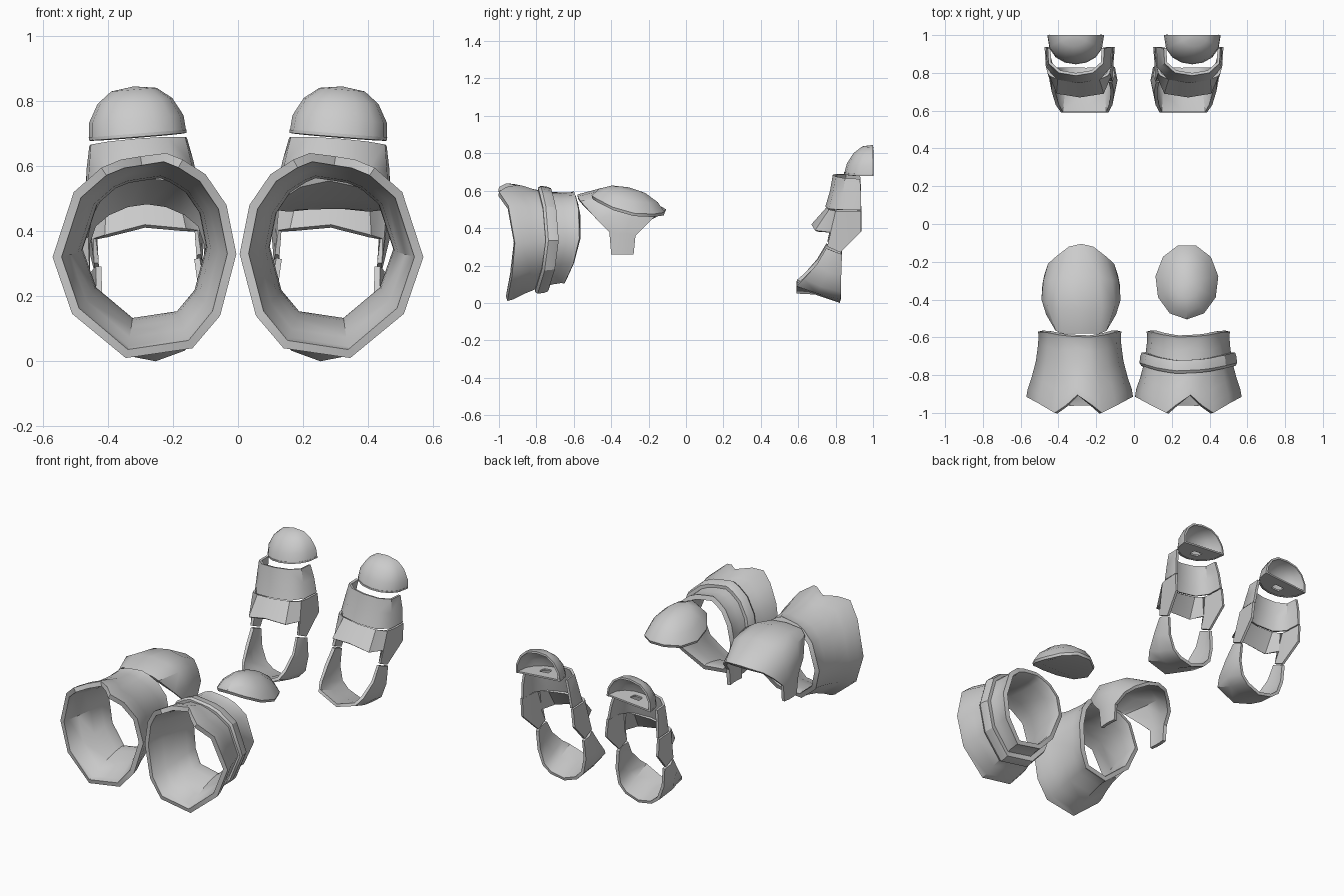
import bpy, bmesh, math
from mathutils import Vector

cube = bpy.data.objects.get("Cube")
if cube:
    bpy.data.objects.remove(cube, do_unlink=True)

steel = bpy.data.materials.new("plain_grey")
steel.use_nodes = True
GREY = (0.6, 0.6, 0.6, 1)
steel.diffuse_color = GREY
steel.node_tree.nodes["Principled BSDF"].inputs["Base Color"].default_value = GREY


def loft(name, rows, ref, ring=False, loop=False, cap=False, thick=0.0, angle=40):
    """Skin a grid of points, face it away from ref, thicken it inward."""
    bm = bmesh.new()
    grid = [[bm.verts.new(p) for p in row] for row in rows]
    n = len(grid[0])
    pairs = list(zip(grid, grid[1:]))
    if loop:
        pairs.append((grid[-1], grid[0]))
    for a, b in pairs:
        for i in range(n if ring else n - 1):
            j = (i + 1) % n
            bm.faces.new((a[i], a[j], b[j], b[i]))
    if cap:
        bm.faces.new(grid[0])
    bmesh.ops.remove_doubles(bm, verts=bm.verts, dist=0.0005)
    bmesh.ops.recalc_face_normals(bm, faces=bm.faces)
    bm.normal_update()
    ref = Vector(ref)
    facing = sum(f.normal.dot(f.calc_center_median() - ref) * f.calc_area() for f in bm.faces)
    if facing < 0:
        bmesh.ops.reverse_faces(bm, faces=bm.faces)
    mesh = bpy.data.meshes.new(name)
    bm.to_mesh(mesh)
    bm.free()
    mesh.materials.append(steel)
    obj = bpy.data.objects.new(name, mesh)
    bpy.context.collection.objects.link(obj)
    bpy.ops.object.select_all(action='DESELECT')
    obj.select_set(True)
    bpy.context.view_layer.objects.active = obj
    if thick:
        mod = obj.modifiers.new("thickness", 'SOLIDIFY')
        mod.thickness = thick
        mod.offset = -1
        bpy.ops.object.modifier_apply(modifier=mod.name)
    bpy.ops.object.shade_smooth_by_angle(angle=math.radians(angle))
    return obj


def both_halves(cols):
    """Columns run from one side to the centre; add the other side."""
    return cols + [[(-x, y, z) for x, y, z in c] for c in reversed(cols[:-1])]


# Cuff outline: x, z and the y of the scalloped front edge
OUTLINE = [(.17, .62, -1), (.22, .64, -.96), (.3, .63, -.905), (.36, .62, -.96),
           (.42, .595, -1), (.505, .52, -.95), (.57, .32, -.915), (.51, .146, -.93),
           (.345, .01, -.955), (.14, .04, -.95), (.055, .14, -.935), (.005, .33, -.915),
           (.035, .48, -.93), (.1, .575, -.965)]
CX, CZ = .288, .325


def cuff_point(side, x, z, y, s, t):
    return (side * (CX + (x - CX) * s), y, CZ + .025 * t + (z - CZ) * s)


def cuff(name, side):
    rows = []
    for t, s in ((0, 1), (.12, .975), (.3, .9), (.55, .82), (.8, .78), (.95, .77), (1, .785)):
        row = []
        for x, z, y in OUTLINE:
            back = -.567 - .55 * (z - .4) ** 2
            row.append(cuff_point(side, x, z, y + (back - y) * t, s, t))
        rows.append(row)
    loft(name, rows, (side * CX, -.8, CZ), ring=True, thick=.028)


def band(name, side):
    rows = []
    for y, s in ((-.75, .8), (-.75, .885), (-.735, .915), (-.7, .9), (-.68, .875), (-.68, .76)):
        rows.append([cuff_point(side, x, z, y - .5 * (z - .35) ** 2, s, .5)
                     for x, z, _ in OUTLINE])
    loft(name, rows, (side * CX, -.72, CZ), ring=True, loop=True, angle=30)


cuff("right_cuff", -1)
cuff("left_cuff", 1)
band("left_cuff_band", 1)

# Arched elbow guard with a narrow tab on each side
guard = both_halves([
    [(.195, -.4, .26), (.2, -.36, .26), (.2, -.32, .26), (.195, -.28, .26)],
    [(.2, -.41, .38), (.205, -.37, .37), (.205, -.32, .37), (.195, -.27, .36)],
    [(.185, -.48, .45), (.21, -.4, .47), (.2, -.3, .45), (.175, -.21, .42)],
    [(.135, -.565, .545), (.18, -.43, .56), (.165, -.3, .54), (.13, -.17, .46)],
    [(.1, -.58, .57), (.11, -.45, .6), (.1, -.28, .575), (.065, -.12, .49)],
    [(0, -.58, .58), (0, -.45, .615), (0, -.28, .595), (0, -.105, .5)]])
loft("right_elbow_guard", [[(x - .28, y, z) for x, y, z in c] for c in guard],
     (-.28, -.33, .35), thick=.02)

# Domed elbow disc with a drooping rim
disc = []
for s, h in ((.8, -.025), (.97, -.018), (1, 0), (.8, .045), (.45, .078), (0, .088)):
    row = []
    for i in range(11):
        a = math.tau * (i + .25) / 11
        dx, dy = .168 * s * math.cos(a), .2 * s * math.sin(a)
        row.append((.28 + dx, -.305 + dy, .53 - .22 * dy - 1.6 * dx * dx + h))
    disc.append(row)
loft("left_elbow_disc", disc, (.28, -.305, .53), ring=True, cap=True)

# Upright plates, columns from the side edge to the centre line
UPPER = both_halves([
    [(.15, .93, .675), (.165, .935, .6), (.175, .935, .51)],
    [(.145, .85, .678), (.157, .84, .6), (.17, .83, .512)],
    [(.09, .8, .683), (.1, .785, .6), (.115, .765, .512)],
    [(0, .785, .685), (0, .77, .6), (0, .745, .515)]])
MIDDLE = both_halves([
    [(.18, .936, .505), (.183, .936, .396)],
    [(.175, .84, .505), (.165, .825, .283)],
    [(.165, .8, .505), (.165, .755, .315)],
    [(.155, .785, .507), (.16, .775, .39)],
    [(.11, .765, .508), (.125, .69, .398)],
    [(0, .75, .51), (0, .67, .42)]])
LOWER = both_halves([
    [(.16, .75, .305), (.175, .79, .29), (.165, .834, .273)],
    [(.165, .7, .22), (.18, .76, .18), (.165, .83, .16)],
    [(.15, .63, .14), (.155, .72, .1), (.14, .828, .07)],
    [(.125, .59, .1), (.115, .7, .06), (.09, .826, .025)],
    [(0, .59, .05), (0, .69, .045), (0, .822, 0)]])

# Quarter dome on top, open at the back
DOME = [[(w * math.cos(math.pi * i / 8), 1 - d * math.sin(math.pi * i / 8) ** .8, z)
         for i in range(9)]
        for z, w, d in ((.69, .15, .155), (.745, .145, .14), (.8, .115, .105),
                        (.835, .07, .06), (.845, 0, 0))]

# Floor of the dome with a small square opening
hole = []
for x, y, z in DOME[0]:
    dx, dy = x, y - .93
    k = .03 / max(abs(dx), abs(dy))
    hole.append((dx * k, .93 + dy * k, z))
FLOOR = [DOME[0], hole]


def lean(rows, side):
    """Move a plate to its side and tip it slightly outward."""
    return [[(side * (.285 + x + .08 * (z - .4)), y, z - .08 * x) for x, y, z in r]
            for r in rows]


for label, side in (("right", -1), ("left", 1)):
    c = side * .285
    loft(label + "_upper_plate", lean(UPPER, side), (c, .93, .6), thick=.015)
    loft(label + "_middle_plate", lean(MIDDLE, side), (c, .93, .45), thick=.015)
    loft(label + "_lower_strap", lean(LOWER, side), (c, .85, .3), thick=.018)
    loft(label + "_top_dome", lean(DOME, side), (c, 1, .7), thick=.012)
    loft(label + "_dome_floor", lean(FLOOR, side), (c, .95, .8), ring=True, thick=.01)
